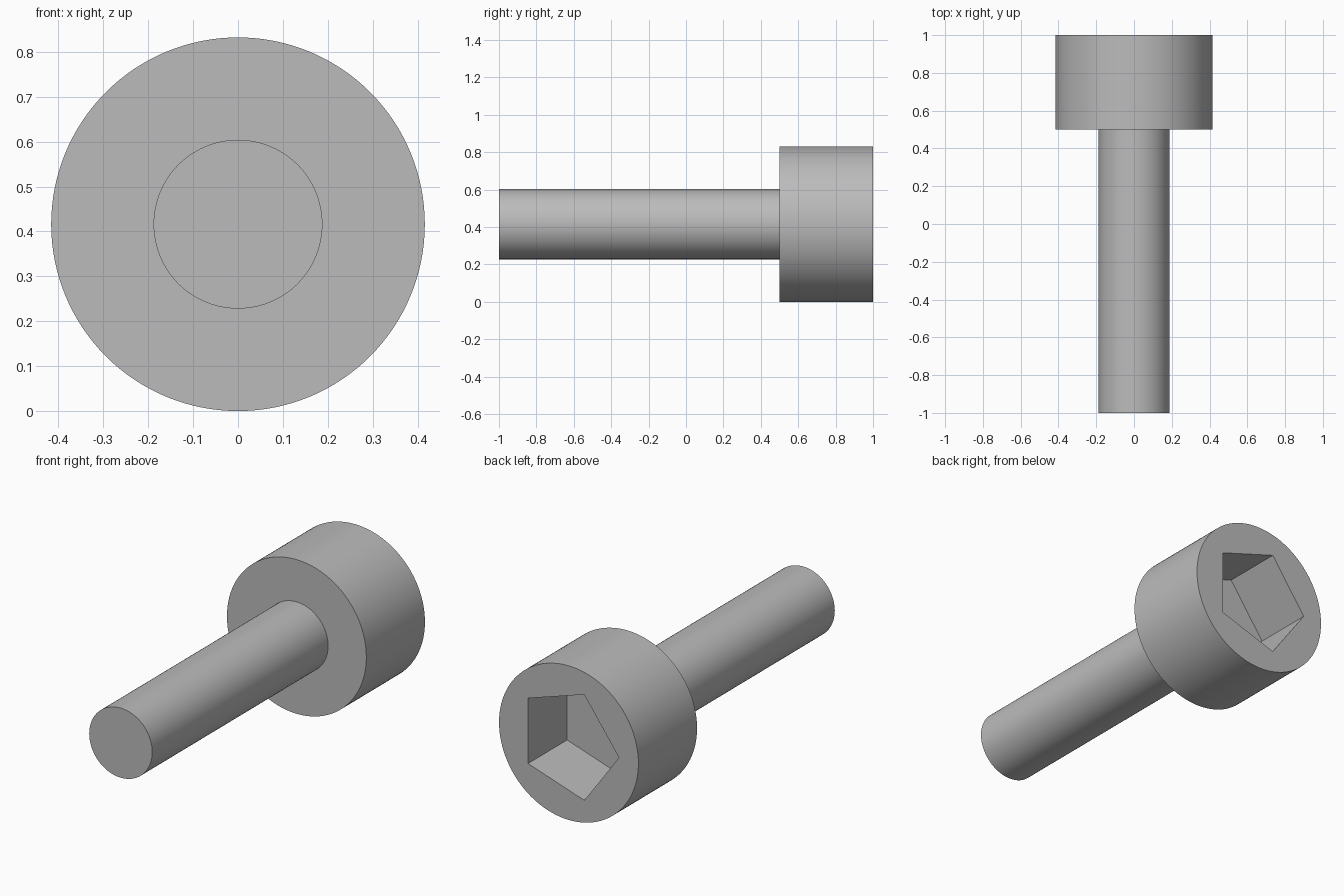
import bpy
import bmesh
from math import cos, sin, tau, pi, radians

AXIS_Z = 0.416      # height of the bolt's axis
HEAD_R, SHANK_R, SOCKET_R = 0.416, 0.188, 0.30

cube = bpy.data.objects.get("Cube")
if cube:
    bpy.data.objects.remove(cube, do_unlink=True)

# One plain steel material
steel = bpy.data.materials.new("grey steel")
steel.use_nodes = True
GREY = (0.5, 0.5, 0.5, 1)
steel.diffuse_color = GREY
steel.node_tree.nodes["Principled BSDF"].inputs["Base Color"].default_value = GREY


def prism(name, radius, sides, y0, y1, phase=0.0):
    """Regular prism running along y, centred on the bolt axis."""
    bm = bmesh.new()
    angles = [phase + tau * i / sides for i in range(sides)]
    ring = [bm.verts.new((radius * cos(a), y0, AXIS_Z + radius * sin(a))) for a in angles]
    cap = bm.faces.new(ring)
    new = bmesh.ops.extrude_face_region(bm, geom=[cap], use_keep_orig=True)["geom"]
    for v in new:
        if isinstance(v, bmesh.types.BMVert):
            v.co.y = y1
    bmesh.ops.recalc_face_normals(bm, faces=bm.faces)
    mesh = bpy.data.meshes.new(name)
    bm.to_mesh(mesh)
    bm.free()
    mesh.materials.append(steel)
    obj = bpy.data.objects.new(name, mesh)
    bpy.context.collection.objects.link(obj)
    return obj


def select(obj):
    bpy.ops.object.select_all(action='DESELECT')
    obj.select_set(True)
    bpy.context.view_layer.objects.active = obj


# Shank, seated slightly inside the head
shank = prism("shank", SHANK_R, 96, -1.0, 0.55)

# Cylindrical head with a five-sided drive socket, one corner towards -x
head = prism("head", HEAD_R, 128, 0.5, 1.0)
cutter = prism("socket_cutter", SOCKET_R, 5, 0.667, 1.1, phase=pi)
cutter.hide_render = True
cut = head.modifiers.new("socket", 'BOOLEAN')
cut.operation = 'DIFFERENCE'
cut.solver = 'EXACT'
cut.object = cutter
select(head)
bpy.ops.object.modifier_apply(modifier=cut.name)
bpy.data.objects.remove(cutter, do_unlink=True)

# Smooth round walls, crisp edges
for part in (shank, head):
    select(part)
    bpy.ops.object.shade_smooth_by_angle(angle=radians(30))
